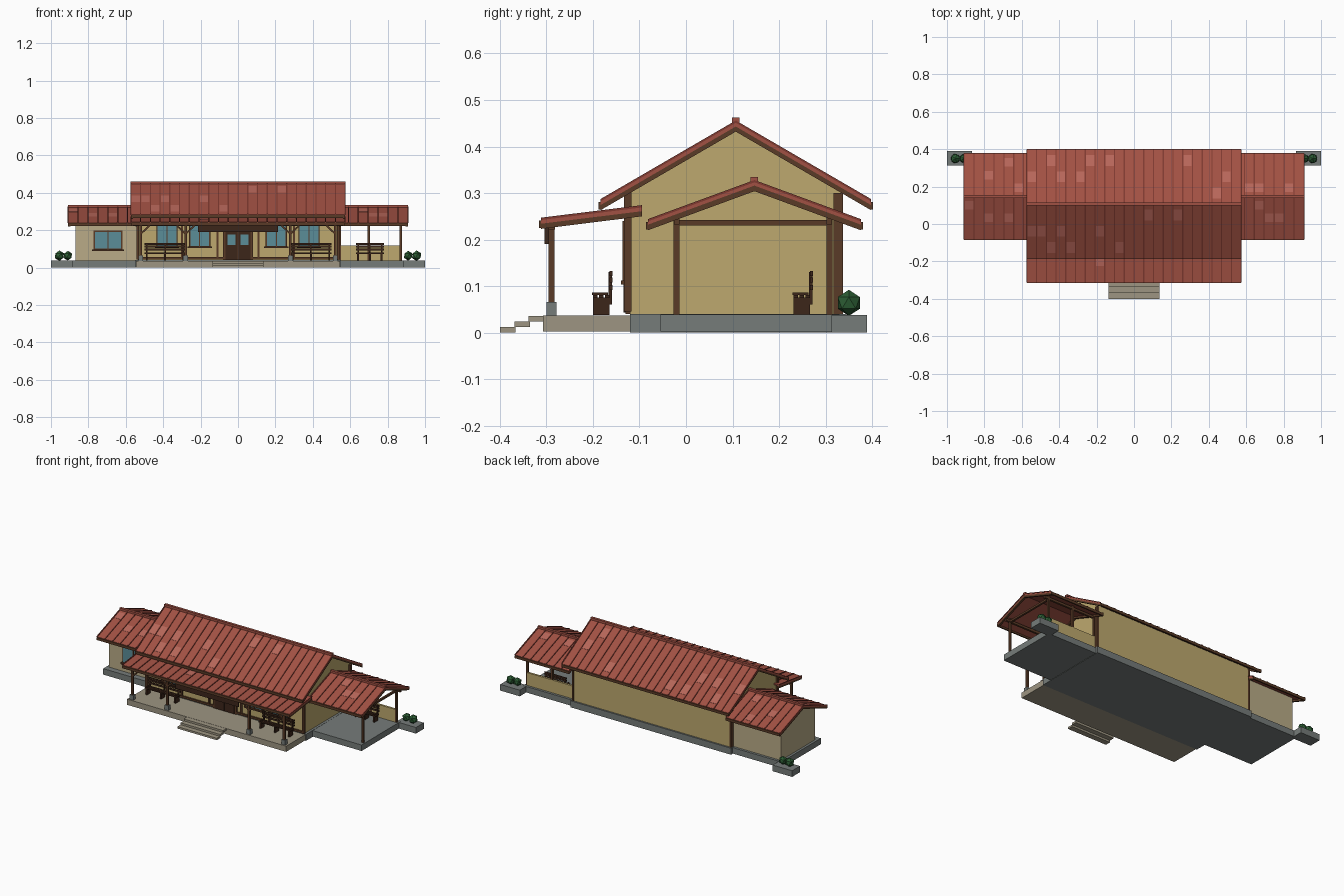
import bpy, bmesh, random
from mathutils import Matrix, Vector

random.seed(4)
cube = bpy.data.objects.get("Cube")
if cube:
    bpy.data.objects.remove(cube)


def material(name, shade):
    rgb = [(int(shade[i:i + 2], 16) / 255) ** 2.2 for i in (0, 2, 4)]
    mat = bpy.data.materials.new(name)
    mat.use_nodes = True
    mat.diffuse_color = (*rgb, 1)
    mat.node_tree.nodes["Principled BSDF"].inputs["Base Color"].default_value = (*rgb, 1)
    return mat


tile = material("roof tile", "A05245")
tile_light = material("light tile", "B5665A")
tile_dark = material("tile rib", "7E3C33")
wood = material("wood", "5A3D2B")
dark_wood = material("dark wood", "3F2A20")
plaster = material("plaster", "BCA76E")
pale = material("pale plaster", "B8AA86")
stone = material("stone", "757B79")
paving = material("paving", "9C9481")
glass = material("glass", "5B8C97")
leaf = material("leaf", "2F5C36")


class Part:
    """Collects simple solids into one mesh object."""

    def __init__(self, name, mat):
        self.name, self.mat, self.bm = name, mat, bmesh.new()

    def box(self, x, y, z):
        size = Vector((x[1] - x[0], y[1] - y[0], z[1] - z[0]))
        mid = Vector((sum(x), sum(y), sum(z))) / 2
        bmesh.ops.create_cube(self.bm, matrix=Matrix.Translation(mid) @ Matrix.Diagonal((*size, 1)))
        return self

    def block(self, x, y, z, width, depth):
        return self.box((x - width / 2, x + width / 2), (y - depth / 2, y + depth / 2), z)

    def prism(self, x, profile):
        """Extrude a side profile of (y, z) points along x."""
        verts = [self.bm.verts.new((x[0], *p)) for p in profile]
        face = self.bm.faces.new(verts)
        new = bmesh.ops.extrude_face_region(self.bm, geom=[face])["geom"]
        moved = [v for v in new if isinstance(v, bmesh.types.BMVert)]
        bmesh.ops.translate(self.bm, verts=moved, vec=(x[1] - x[0], 0, 0))
        return self

    def strip(self, x, a, b, low, high):
        """A sloping board from a to b, between two vertical offsets."""
        return self.prism(x, [(a[0], a[1] + low), (b[0], b[1] + low),
                              (b[0], b[1] + high), (a[0], a[1] + high)])

    def brace(self, x0, x1, y, z0, z1):
        t = .006
        pts = [(x0, z0 - t), (x1, z1 - t), (x1, z1 + t), (x0, z0 + t)]
        rings = [[self.bm.verts.new((px, y + d, pz)) for px, pz in pts] for d in (-t, t)]
        self.bm.faces.new(rings[0])
        self.bm.faces.new(rings[1][::-1])
        for i in range(4):
            j = (i + 1) % 4
            self.bm.faces.new((rings[0][i], rings[1][i], rings[1][j], rings[0][j]))
        return self

    def done(self):
        bmesh.ops.recalc_face_normals(self.bm, faces=self.bm.faces)
        mesh = bpy.data.meshes.new(self.name)
        self.bm.to_mesh(mesh)
        self.bm.free()
        mesh.materials.append(self.mat)
        obj = bpy.data.objects.new(self.name, mesh)
        bpy.context.collection.objects.link(obj)
        return obj


def tiled_slopes(name, x, slopes, ribs, patches):
    """Tile sheets with raised ribs, light patches, rake boards and eave boards."""
    sheet, rib = Part(name + "_tiles", tile), Part(name + "_ribs", tile_dark)
    patch, trim = Part(name + "_light_tiles", tile_light), Part(name + "_trim", wood)
    step = (x[1] - x[0]) / ribs
    for top, eave in slopes:
        a, b = Vector(top), Vector(eave)
        sheet.strip(x, a, b, -.009, 0)
        for i in range(ribs + 1):
            mid = x[0] + i * step
            rib.strip((mid - .003, mid + .003), a, b, -.001, .004)
        for i in random.sample(range(ribs), patches):
            t = random.choice((.1, .4, .7))
            left = x[0] + i * step
            patch.strip((left + .004, left + step - .004), a.lerp(b, t), a.lerp(b, t + .2), -.001, .001)
        for end in (x[0], x[1] - .012):
            trim.strip((end, end + .012), a, b, -.02, -.008)
        trim.block(sum(x) / 2, eave[0], (eave[1] - .018, eave[1] - .002), x[1] - x[0], .008)
    for part in (sheet, rib, patch, trim):
        part.done()


def gable_roof(name, x, ridge, half, eave_z, ribs, patches):
    tiled_slopes(name, x, [(ridge, (ridge[0] + s * half, eave_z)) for s in (-1, 1)], ribs, patches)
    Part(name + "_ridge_cap", tile).block(sum(x) / 2, ridge[0], (ridge[1] - .006, ridge[1] + .01),
                                          x[1] - x[0] + .004, .016).done()


def window(name, x, y, z, width):
    Part(name + "_frame", wood).block(x, y, z, width + .014, .014).done()
    Part(name + "_glass", glass).block(x, y - .004, (z[0] + .007, z[1] - .007), width, .014).done()
    bars = Part(name + "_bars", wood).block(x, y - .007, z, .005, .014)
    bars.block(x, y - .006, (z[0] - .006, z[0] + .002), width + .03, .024).done()


def bench(name, x, y, width):
    part = Part(name, dark_wood)
    for i in range(3):
        part.block(x, y - .013 + i * .013, (.074, .081), width, .01)
    for z in (.092, .108, .122):
        part.block(x, y + .021, (z, z + .01), width, .006)
    for s in (-1, 0, 1):
        leg = x + s * (width / 2 - .012)
        part.block(leg, y, (.038, .075), .01, .036)
        part.block(leg, y + .019, (.06, .13), .008, .008)
        if s:
            part.block(leg, y - .003, (.081, .086), .008, .034)
    part.done()


# Foundations, platform and steps
base = Part("foundation", stone)
base.box((-.55, .55), (-.12, .345), (0, .04))
base.box((-.885, .885), (-.055, .33), (.002, .039)).done()
Part("porch_platform", paving).box((-.545, .545), (-.307, -.1), (.002, .037)).done()
steps = Part("front_steps", paving)
for i in range(3):
    front = -.4 + i * .031
    steps.box((-.135, .135), (front, front + .034), (i * .012, i * .012 + .012))
steps.done()

# Main hall with gabled ends
hall_ridge, wing_ridge = (.107, .452), (.147, .324)
Part("main_hall", plaster).prism((-.535, .535), [
    (-.12, .04), (.335, .04), (.335, .308), (.107, .442), (-.12, .308)]).done()
gable_roof("main_roof", (-.573, .573), hall_ridge, .291, .283, 22, 9)
posts = Part("wall_posts", wood)
for s in (-1, 1):
    posts.block(s * .537, -.125, (.045, .308), .014, .016)
    posts.block(s * .54, .327, (.04, .3), .012, .02)
    for x in (.3, .11):
        posts.block(s * x, -.122, (.045, .28), .012, .012)
posts.box((-.54, .54), (-.132, -.118), (.295, .31))
posts.box((-.54, .54), (-.13, -.118), (.045, .056)).done()

# Hall windows and double door
for side, s in (("right", -1), ("left", 1)):
    for place, x in (("inner", .205), ("outer", .38)):
        window(f"{side}_{place}_window", s * x, -.122, (.11, .24), .1)
Part("door_frame", wood).block(0, -.122, (.04, .2), .16, .016).done()
door, panes = Part("door_leaves", dark_wood), Part("door_panes", glass)
for s in (-1, 1):
    door.block(s * .035, -.126, (.043, .19), .066, .016)
    panes.block(s * .035, -.128, (.12, .178), .044, .016)
door.done()
panes.done()

# Porch roof on braced posts
tiled_slopes("porch_roof", (-.573, .573), [((-.095, .27), (-.312, .243))], 22, 3)
frame, feet = Part("porch_frame", wood), Part("porch_post_feet", stone)
for x in (-.52, -.28, .28, .52):
    frame.block(x, -.289, (.037, .238), .014, .012)
    feet.block(x, -.289, (.037, .066), .026, .022)
    for s in (-1, 1):
        if abs(x + s * .05) < .56:
            frame.brace(x, x + s * .05, -.289, .18, .228)
    frame.strip((x - .005, x + .005), (-.11, .262), (-.3, .238), -.012, -.002)
frame.box((-.56, .56), (-.296, -.282), (.222, .237)).done()
feet.done()
sign = Part("hanging_sign", dark_wood).box((-.215, .215), (-.304, -.296), (.19, .23))
for s in (-1, 1):
    sign.block(s * .19, -.298, (.225, .24), .006, .006)
sign.done()
for side, s in (("right", -1), ("left", 1)):
    bench(f"{side}_porch_bench", s * .39, -.182, .22)

# Closed side wing
Part("closed_wing", pale).prism((-.87, -.53), [
    (-.02, .038), (.315, .038), (.315, .252), (.147, .315), (-.02, .252)]).done()
window("wing_window", -.695, -.02, (.095, .198), .14)

# Open waiting shelter
shelter = Part("shelter_frame", wood)
for x, y in ((.87, -.02), (.87, .308), (.7, .308), (.545, .308)):
    shelter.block(x, y, (.038, .255), .013, .013)
for y in (-.02, .308):
    shelter.box((.53, .9), (y - .006, y + .006), (.232, .246))
shelter.box((.864, .876), (-.02, .308), (.23, .242)).done()
Part("shelter_back_wall", plaster).box((.535, .87), (.302, .315), (.038, .118)).done()
bench("shelter_bench", .705, .249, .15)

# Wing roofs, planters and shrubs
for side, s in (("right", -1), ("left", 1)):
    span = sorted((s * .537, s * .908))
    gable_roof(f"{side}_wing_roof", span, wing_ridge, .229, .24, 7, 3)
    Part(f"{side}_planter", stone).block(s * .933, .351, (0, .038), .134, .077).done()
    shrubs = Part(f"{side}_shrubs", leaf)
    for x, r in ((.91, .026), (.955, .028)):
        place = Matrix.Translation((s * x, .35, .064))
        bmesh.ops.create_icosphere(shrubs.bm, subdivisions=1, radius=r, matrix=place)
    shrubs.done()
